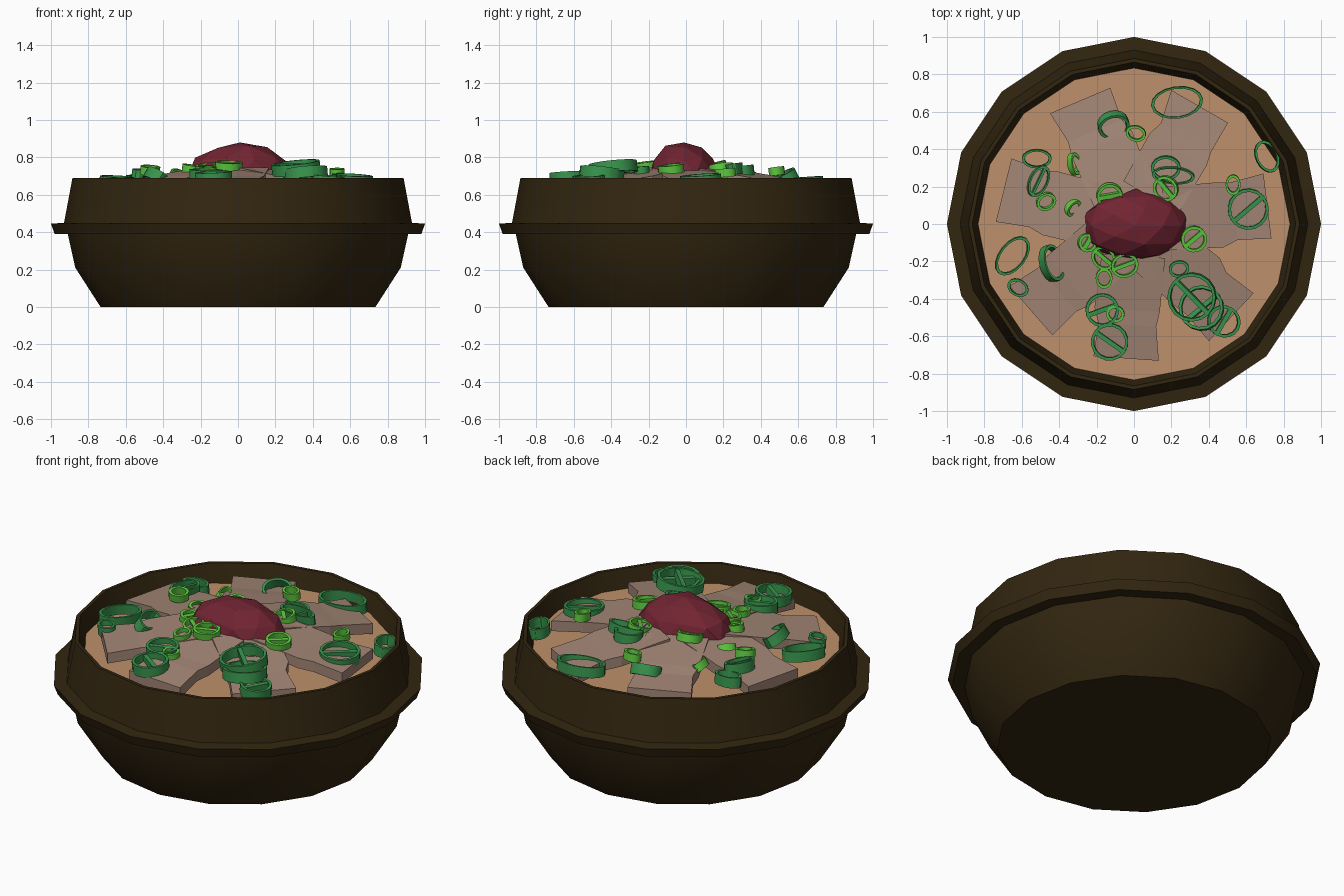
import bpy, bmesh, random
from math import sin, cos, pi, radians, hypot
from mathutils import Matrix, Vector

random.seed(4)
if "Cube" in bpy.data.objects:
    bpy.data.objects.remove(bpy.data.objects["Cube"], do_unlink=True)


def material(name, rgb):
    mat = bpy.data.materials.new(name)
    mat.use_nodes = True
    mat.diffuse_color = (*rgb, 1)
    mat.node_tree.nodes["Principled BSDF"].inputs["Base Color"].default_value = (*rgb, 1)
    return mat


CLAY = material("dark_brown_clay", (.032, .019, .005))
BROTH = material("tan_broth", (.52, .28, .145))
MEAT = material("pale_meat", (.36, .235, .178))
SAUCE = material("dark_red_sauce", (.165, .018, .032))
DARK = material("dark_green", (.04, .3, .075))
LIGHT = material("light_green", (.11, .58, .05))


def finish(name, bm, mat, smooth=False):
    bmesh.ops.recalc_face_normals(bm, faces=bm.faces)
    mesh = bpy.data.meshes.new(name)
    bm.to_mesh(mesh)
    bm.free()
    mesh.materials.append(mat)
    obj = bpy.data.objects.new(name, mesh)
    bpy.context.collection.objects.link(obj)
    if smooth:
        bpy.ops.object.select_all(action='DESELECT')
        obj.select_set(True)
        bpy.context.view_layer.objects.active = obj
        bpy.ops.object.shade_smooth_by_angle(angle=radians(30))
    return obj


def lathe(bm, profile, sides, closed=False):
    """Spin (radius, z) points into rings of quads; returns the vertex rings."""
    rings = [[bm.verts.new((r * cos(2 * pi * i / sides), r * sin(2 * pi * i / sides), z))
              for i in range(sides)] for r, z in profile]
    pairs = list(zip(rings, rings[1:]))
    if closed:
        pairs.append((rings[-1], rings[0]))
    for a, b in pairs:
        for i in range(sides):
            j = (i + 1) % sides
            bm.faces.new((a[i], a[j], b[j], b[i]))
    return rings


def meat_height(r):
    """Height of the sloping topping surface at a distance from the centre."""
    return .765 - .145 * r


# Bowl with a flange round the middle, open at the top
bm = bmesh.new()
rings = lathe(bm, [(.735, 0), (.87, .21), (.91, .39), (.98, .39), (1, .445),
                   (.93, .45), (.885, .69), (.865, .69), (.83, .57), (.8, .45)], 16)
bm.faces.new(rings[0])
bm.faces.new(rings[-1])
finish("bowl", bm, CLAY, True)

# Broth surface
bm = bmesh.new()
bmesh.ops.create_circle(bm, cap_ends=True, segments=16, radius=.834,
                        matrix=Matrix.Translation((0, 0, .585)))
finish("broth", bm, BROTH)

# Meat slices fanned round the centre, with slightly notched long edges
STATIONS = [(.17, .17), (.46, .175), (.54, .155), (.72, .175)]
for n, angle in enumerate((113, 60, 7, -43, -94, -139, 166)):
    bm = bmesh.new()
    sections = []
    for r, half in STATIONS:
        top = meat_height(r) + random.uniform(-.006, .006)
        shift = random.uniform(-.012, .012)
        sections.append([bm.verts.new((r, side * half + shift, z))
                         for side, z in ((-1, top), (1, top), (1, top - .06), (-1, top - .06))])
    for a, b in zip(sections, sections[1:]):
        for i in range(4):
            j = (i + 1) % 4
            bm.faces.new((a[i], a[j], b[j], b[i]))
    bm.faces.new(sections[0])
    bm.faces.new(sections[-1])
    bm.transform(Matrix.Rotation(radians(angle), 4, 'Z'))
    finish(f"meat_slice_{n + 1}", bm, MEAT)

# Faceted mound of sauce
bm = bmesh.new()
bmesh.ops.create_icosphere(bm, subdivisions=2, radius=1)
for v in bm.verts:
    v.co *= random.uniform(.95, 1.03)
    v.co = Vector((.285 * v.co.x + .01, .195 * v.co.y - .01, .18 * v.co.z + .705))
finish("sauce_mound", bm, SAUCE)


def onion_ring(name, mat, height, x, y, rx, ry, turn=0, tilt=0, lift=0, bar=False):
    """Thin elliptical band, optionally with a strip across it."""
    bm = bmesh.new()
    wall = .016 / max(rx, ry)
    h = height / 2
    lathe(bm, [(1, -h), (1, h), (1 - wall, h), (1 - wall, -h)], 16, True)
    if bar:
        made = bmesh.ops.create_cube(bm, size=1)["verts"]
        bmesh.ops.scale(bm, verts=made, vec=(2 - wall, 1.5 * wall, height * .8))
    place = (Matrix.Translation((x, y, meat_height(hypot(x, y)) + lift))
             @ Matrix.Rotation(radians(turn), 4, 'Z')
             @ Matrix.Rotation(radians(tilt), 4, 'X')
             @ Matrix.Diagonal((rx, ry, 1, 1)))
    bm.transform(place)
    finish(name, bm, mat, True)


# Large dark rings: x, y, radii, turn, tilt, lift, bar
DARK_RINGS = [
    (.23, .65, .14, .085, 8, 4, 0),
    (.71, .36, .09, .06, 115, 5, 0),
    (.61, .08, .11, .11, 40, 5, 0, True),
    (.31, -.39, .13, .13, -45, 8, .05, True),
    (.36, -.45, .12, .12, 40, -8, .03, True),
    (.48, -.52, .085, .09, 60, 5, .01, True),
    (-.17, -.46, .09, .09, 20, 4, .01, True),
    (-.13, -.63, .1, .1, -35, 4, .02, True),
    (-.65, -.17, .12, .07, 52, 6, 0),
    (-.62, -.34, .06, .045, -30, 4, 0),
    (-.51, .23, .09, .05, 65, 8, .02, True),
    (-.52, .35, .08, .05, 0, 5, 0),
    (-.11, .53, .085, .07, 15, 28, 0),
    (-.44, -.21, .1, .06, 105, 32, 0),
    (.17, .3, .08, .065, 0, 6, .01),
    (.21, .26, .115, .045, -5, 8, .02),
]
for n, row in enumerate(DARK_RINGS):
    onion_ring(f"dark_onion_ring_{n + 1}", DARK, .06, *row)

# Small light rings, in the same order
LIGHT_RINGS = [
    (-.13, .15, .07, .07, 10, 15, .01, True),
    (.17, .19, .07, .065, -50, 12, .01, True),
    (.32, -.08, .07, .07, 40, 8, .02, True),
    (-.05, -.22, .075, .065, 20, 8, .02, True),
    (-.16, -.18, .07, .06, -40, 12, .01, True),
    (-.25, -.1, .05, .05, 60, 10, .01, True),
    (-.16, -.29, .045, .055, 0, 5, .01),
    (-.47, .12, .055, .045, 30, 12, .035),
    (.01, .485, .055, .042, -15, 8, .03),
    (.53, .21, .04, .055, 0, 5, .035),
    (-.1, -.48, .05, .045, -20, 6, .01),
    (-.32, .32, .06, .03, 100, 35, -.005),
    (-.33, .09, .05, .03, 50, 35, -.01),
]
for n, row in enumerate(LIGHT_RINGS):
    onion_ring(f"light_onion_ring_{n + 1}", LIGHT, .045, *row)
onion_ring("onion_ring_by_sauce", DARK, .05, .24, -.24, .055, .045, 10, 5, .01)
